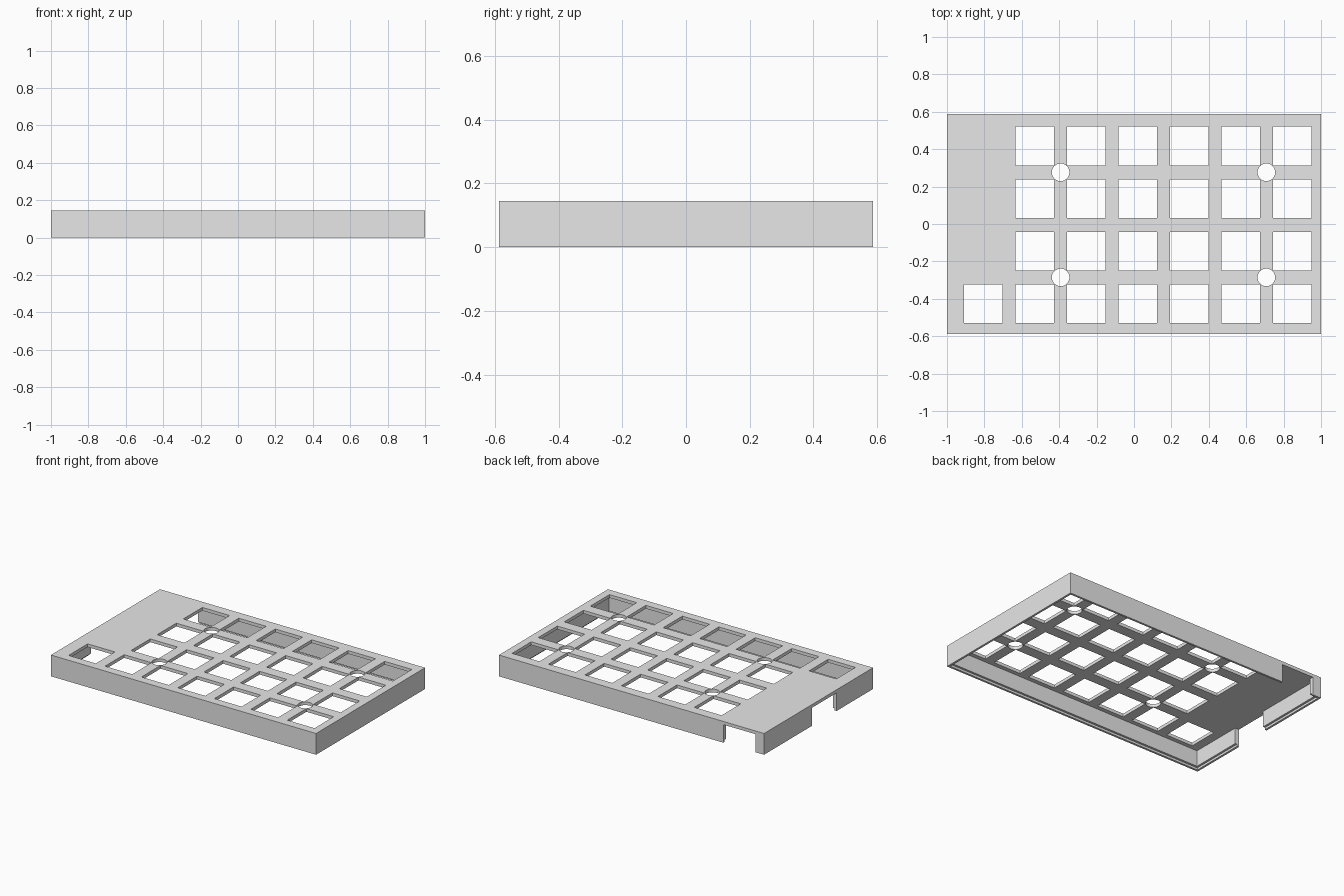
import bpy
import bmesh
from mathutils import Matrix, Vector

if "Cube" in bpy.data.objects:
    bpy.data.objects.remove(bpy.data.objects["Cube"], do_unlink=True)

# Main sizes
HX, HY, HEIGHT = 1.0, 0.587, 0.145
WALL, LIP, PLATE = 0.029, 0.0145, 0.022
KEY, PITCH_X, PITCH_Y = 0.206, 0.275, 0.281
FIRST_X, FIRST_Y = -0.53, -0.426
UNDER = HEIGHT - PLATE

grey = bpy.data.materials.new("grey plastic")
grey.use_nodes = True
grey.diffuse_color = (0.8, 0.8, 0.8, 1)
grey.node_tree.nodes["Principled BSDF"].inputs["Base Color"].default_value = (0.8, 0.8, 0.8, 1)


def add_box(bm, lo, hi):
    lo, hi = Vector(lo), Vector(hi)
    bmesh.ops.create_cube(bm, size=1, matrix=Matrix.Translation((lo + hi) / 2)
                          @ Matrix.Diagonal((*(hi - lo), 1)))


def add_drill(bm, x, y, radius):
    bmesh.ops.create_cone(bm, cap_ends=True, segments=48, radius1=radius, radius2=radius,
                          depth=0.2, matrix=Matrix.Translation((x, y, HEIGHT)))


def make_object(name, bm):
    mesh = bpy.data.meshes.new(name)
    bm.to_mesh(mesh)
    bm.free()
    mesh.materials.append(grey)
    obj = bpy.data.objects.new(name, mesh)
    bpy.context.scene.collection.objects.link(obj)
    return obj


def cut(target, bm):
    """Subtract the solids in bm from the target, then discard the cutter."""
    cutter = make_object("cutter", bm)
    cutter.hide_render = True
    mod = target.modifiers.new("cut", "BOOLEAN")
    mod.operation, mod.solver, mod.object = "DIFFERENCE", "EXACT", cutter
    bpy.context.view_layer.objects.active = target
    bpy.ops.object.modifier_apply(modifier=mod.name)
    bpy.data.objects.remove(cutter, do_unlink=True)


# Outer block of the case
bm = bmesh.new()
add_box(bm, (-HX, -HY, 0), (HX, HY, HEIGHT))
case = make_object("keyboard_case", bm)

# Hollow underside, then the stepped rim for a bottom cover
for inset, top in ((WALL, UNDER), (LIP, LIP)):
    bm = bmesh.new()
    add_box(bm, (inset - HX, inset - HY, -0.1), (HX - inset, HY - inset, top))
    cut(case, bm)

# Cable openings in the back wall and the side wall
bm = bmesh.new()
add_box(bm, (-0.935, HY - 0.05, -0.1), (-0.693, HY + 0.1, UNDER))
add_box(bm, (-HX - 0.1, -0.195, -0.1), (-HX + 0.05, 0.07, UNDER))
cut(case, bm)

# Square key openings: a grid plus one extra in the front row
keys = [(FIRST_X + c * PITCH_X, FIRST_Y + r * PITCH_Y) for c in range(6) for r in range(4)]
keys.append((FIRST_X - PITCH_X, FIRST_Y))
bm = bmesh.new()
for x, y in keys:
    add_box(bm, (x - KEY / 2, y - KEY / 2, 0.05), (x + KEY / 2, y + KEY / 2, 0.25))
cut(case, bm)

# Round screw holes between the keys
bm = bmesh.new()
for c in (0.5, 4.5):
    for r in (0.5, 2.5):
        add_drill(bm, FIRST_X + c * PITCH_X, FIRST_Y + r * PITCH_Y, 0.047)
cut(case, bm)

# Crisp edges, smooth hole walls
bpy.ops.object.select_all(action="DESELECT")
case.select_set(True)
bpy.context.view_layer.objects.active = case
bpy.ops.object.shade_smooth_by_angle()
